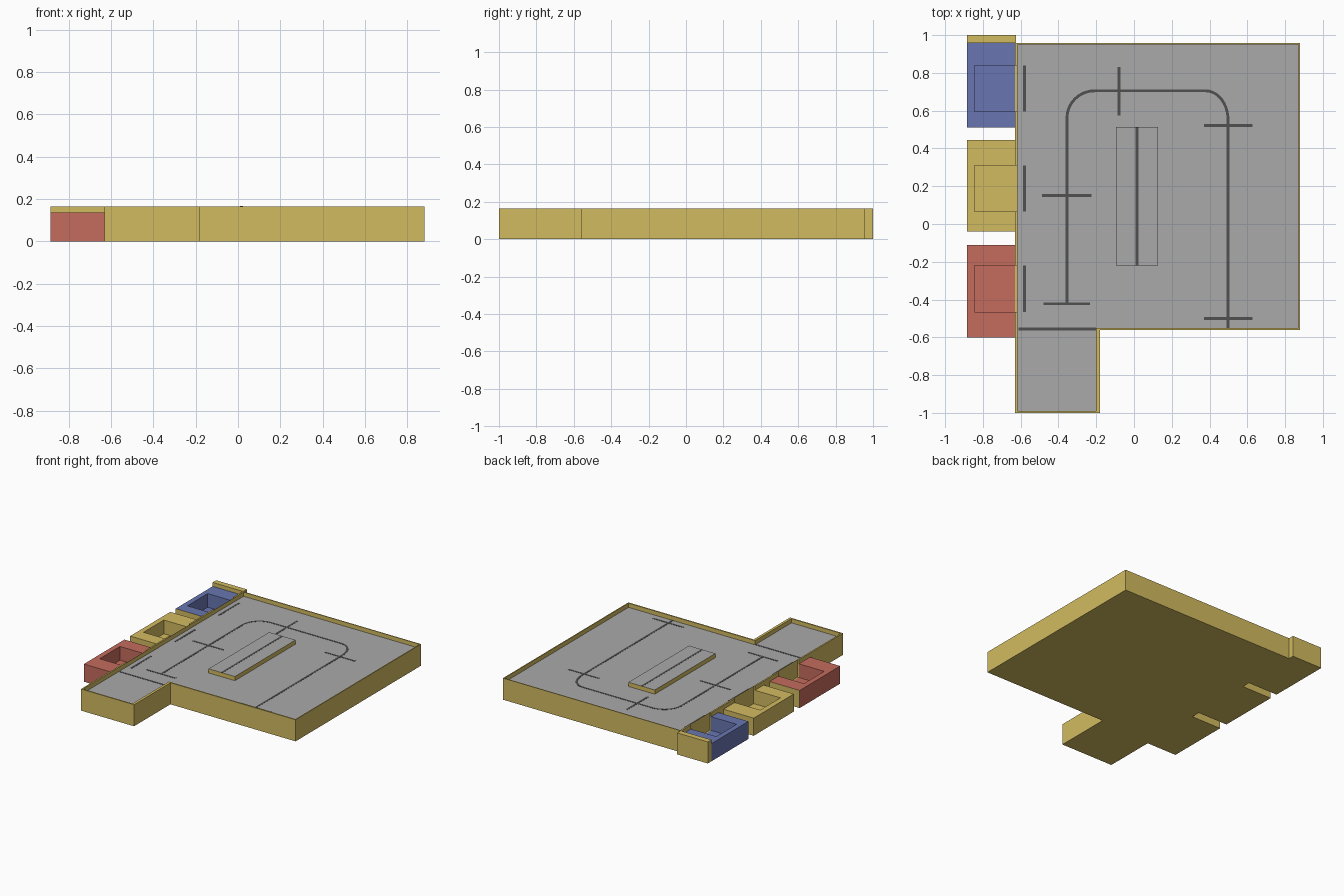
import bpy, bmesh, math

if "Cube" in bpy.data.objects:
    bpy.data.objects.remove(bpy.data.objects["Cube"])

TOP, FLOOR, PIT = 0.165, 0.133, 0.03


def material(name, rgb):
    m = bpy.data.materials.new(name)
    m.diffuse_color = (*rgb, 1)
    m.use_nodes = True
    m.node_tree.nodes["Principled BSDF"].inputs["Base Color"].default_value = m.diffuse_color
    return m


YELLOW = material("yellow", (0.65, 0.50, 0.12))
RED = material("red", (0.56, 0.15, 0.11))
BLUE = material("blue", (0.14, 0.18, 0.44))
GREY = material("grey", (0.40, 0.40, 0.40))
DARK = material("dark", (0.08, 0.08, 0.08))


def finish(name, bm, mats):
    bmesh.ops.recalc_face_normals(bm, faces=bm.faces)
    me = bpy.data.meshes.new(name)
    bm.to_mesh(me)
    bm.free()
    for m in mats:
        me.materials.append(m)
    ob = bpy.data.objects.new(name, me)
    bpy.context.collection.objects.link(ob)
    return ob


def box(name, x0, x1, y0, y1, z0, z1, mats, paint=None):
    """Axis-aligned box; paint(normal) picks the material slot of each face."""
    bm = bmesh.new()
    bmesh.ops.create_cube(bm, size=1)
    for v in bm.verts:
        v.co = (x0 if v.co.x < 0 else x1, y0 if v.co.y < 0 else y1, z0 if v.co.z < 0 else z1)
    bm.normal_update()
    if paint:
        for f in bm.faces:
            f.material_index = paint(f.normal)
    return finish(name, bm, mats)


def cut(ob, cutter):
    mod = ob.modifiers.new("pit", 'BOOLEAN')
    mod.operation = 'DIFFERENCE'
    mod.solver = 'EXACT'
    mod.object = cutter


# Tray: outer loop, rim, inner loop and recessed grey floor
outer = [(-0.63, -1), (-0.18, -1), (-0.18, -0.56), (0.88, -0.56), (0.88, 0.957), (-0.63, 0.957)]
inner = [(-0.618, -0.99), (-0.2, -0.99), (-0.2, -0.55), (0.872, -0.55), (0.872, 0.95), (-0.618, 0.95)]
bm = bmesh.new()
loops = [[bm.verts.new((x, y, z)) for x, y in pts]
         for pts, z in ((outer, 0), (outer, TOP), (inner, TOP), (inner, FLOOR))]
for a, b in zip(loops, loops[1:]):
    for i in range(6):
        j = (i + 1) % 6
        bm.faces.new((a[i], a[j], b[j], b[i]))
bm.faces.new(loops[0])
bm.faces.new(loops[-1]).material_index = 1
tray = finish("tray", bm, [YELLOW, GREY])

# Side bins with pits opening through the tray wall
bins = [("blue", BLUE, 0.51, 0.957, 0.595), ("yellow", YELLOW, -0.04, 0.445, 0.065),
        ("red", RED, -0.6, -0.11, -0.465)]
for name, mat, y0, y1, p in bins:
    inward = 1 if name == "red" else -1
    ob = box(name + "_bin", -0.885, -0.63, y0, y1, 0, 0.135, [mat, YELLOW],
             lambda n: int(n.z < -0.5 or n.y * inward > 0.5))
    pit = box(name + "_pit_cutter", -0.845, -0.619, p, p + 0.245, PIT, 0.3, [mat])
    pit.hide_render = True
    pit.hide_viewport = True
    cut(ob, pit)
    cut(tray, pit)

# Taller wall at the back of the bins
box("end_wall", -0.885, -0.625, 0.957, 1.0, 0, TOP, [YELLOW])

# Raised island with a grey top
box("island", -0.095, 0.128, -0.22, 0.513, FLOOR - 0.01, TOP, [YELLOW, GREY], lambda n: int(n.z > 0.5))


# Painted lines: flat ribbons mitred along a path
def ribbon(name, pts, z=FLOOR, w=0.015):
    bm = bmesh.new()
    rows = []
    for i, (x, y) in enumerate(pts):
        ax, ay = pts[max(i - 1, 0)]
        bx, by = pts[min(i + 1, len(pts) - 1)]
        d = math.hypot(bx - ax, by - ay)
        nx, ny = -(by - ay) / d * w / 2, (bx - ax) / d * w / 2
        rows.append([bm.verts.new((x + s * nx, y + s * ny, z + h))
                     for s, h in ((1, -0.001), (1, 0.0012), (-1, 0.0012), (-1, -0.001))])
    for a, b in zip(rows, rows[1:]):
        for k in range(4):
            m = (k + 1) % 4
            bm.faces.new((a[k], a[m], b[m], b[k]))
    bm.faces.new(rows[0])
    bm.faces.new(rows[-1])
    return finish(name, bm, [DARK])


def arc(cx, cy, rx, ry, a0, a1, n=10):
    return [(cx + rx * math.cos(math.radians(a0 + (a1 - a0) * i / n)),
             cy + ry * math.sin(math.radians(a0 + (a1 - a0) * i / n))) for i in range(n + 1)]


ribbon("track_line", [(-0.355, -0.425)] + arc(-0.21, 0.56, 0.145, 0.145, 180, 90)
       + arc(0.38, 0.55, 0.118, 0.155, 90, 0) + [(0.498, -0.55)])
for i, (x0, x1, y) in enumerate([(-0.487, -0.225, 0.15), (-0.48, -0.232, -0.422), (0.37, 0.627, 0.522),
                                 (0.37, 0.627, -0.5), (-0.612, -0.2, -0.556)]):
    ribbon(f"cross_line_{i}", [(x0, y), (x1, y)])
for i, (x, y0, y1) in enumerate([(-0.08, 0.575, 0.832), (-0.58, 0.595, 0.84),
                                 (-0.58, 0.065, 0.31), (-0.58, -0.465, -0.22)]):
    ribbon(f"long_line_{i}", [(x, y0), (x, y1)])
ribbon("island_line", [(0.016, -0.22), (0.016, 0.513)], TOP - 0.0005)
